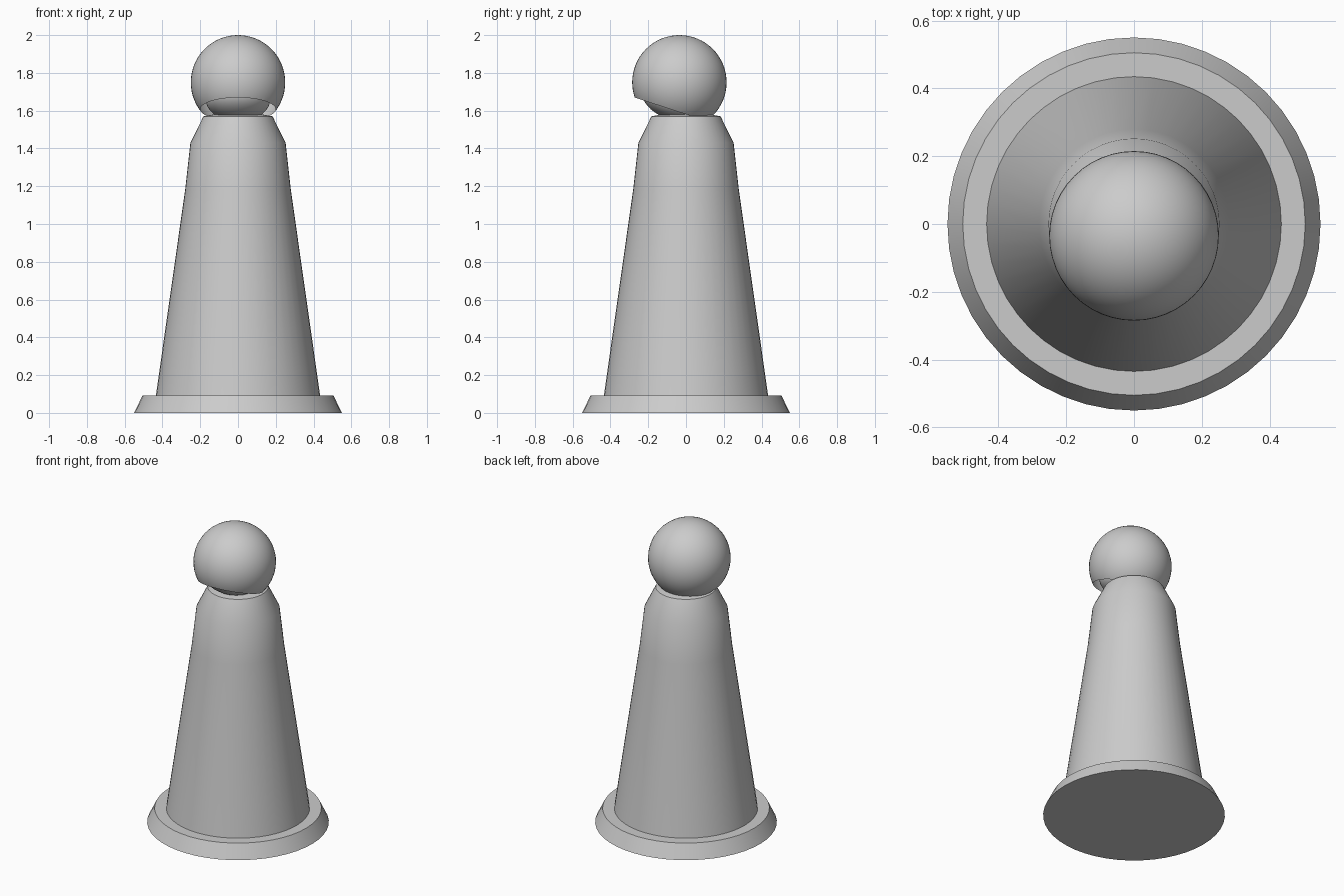
import bpy, bmesh, math
from mathutils import Vector

cube = bpy.data.objects.get("Cube")
if cube:
    bpy.data.objects.remove(cube, do_unlink=True)

grey = bpy.data.materials.new("plain grey")
grey.use_nodes = True
grey.diffuse_color = (0.6, 0.6, 0.6, 1)
grey.node_tree.nodes["Principled BSDF"].inputs["Base Color"].default_value = grey.diffuse_color


def finish(bm, name, angle=30):
    mesh = bpy.data.meshes.new(name)
    bm.to_mesh(mesh)
    bm.free()
    mesh.materials.append(grey)
    obj = bpy.data.objects.new(name, mesh)
    bpy.context.collection.objects.link(obj)
    bpy.ops.object.select_all(action="DESELECT")
    obj.select_set(True)
    bpy.context.view_layer.objects.active = obj
    bpy.ops.object.shade_smooth_by_angle(angle=math.radians(angle))
    return obj


def lathe(name, profile, steps=48):
    bm = bmesh.new()
    verts = [bm.verts.new((r, 0, z)) for r, z in profile]
    edges = [bm.edges.new(pair) for pair in zip(verts, verts[1:])]
    bmesh.ops.spin(bm, geom=verts + edges, cent=(0, 0, 0), axis=(0, 0, 1),
                   angle=math.tau, steps=steps)
    bmesh.ops.remove_doubles(bm, verts=bm.verts, dist=0.0005)
    bmesh.ops.recalc_face_normals(bm, faces=bm.faces)
    return finish(bm, name)


# Flared foot and tapered body with a gently domed top
lathe("base", [(0, 0), (0.55, 0), (0.505, 0.093), (0, 0.093)])
lathe("body", [(0, 0.09), (0.435, 0.09), (0.28, 1.18), (0.252, 1.43),
               (0.183, 1.57), (0.1, 1.585), (0, 1.59)])

# Hollow head, sliced open by a plane tilted towards the front
head_centre = Vector((0, -0.035, 1.75))
slice_normal = Vector((0, -0.31, -0.95)).normalized()
slice_centre = head_centre + slice_normal * 0.15
bm = bmesh.new()
bmesh.ops.create_uvsphere(bm, u_segments=48, v_segments=32, radius=0.25)
bmesh.ops.translate(bm, verts=bm.verts, vec=head_centre)
bmesh.ops.bisect_plane(bm, geom=bm.verts[:] + bm.edges[:] + bm.faces[:],
                       plane_co=slice_centre, plane_no=slice_normal, clear_outer=True)
finish(bm, "head")

# Flattened inner ball bulging out of the opening
bm = bmesh.new()
bmesh.ops.create_uvsphere(bm, u_segments=32, v_segments=20, radius=0.17)
inner = finish(bm, "inner_ball")
inner.scale = (1, 1, 0.6)
inner.rotation_euler = slice_normal.to_track_quat("Z", "Y").to_euler()
inner.location = slice_centre - slice_normal * 0.05
